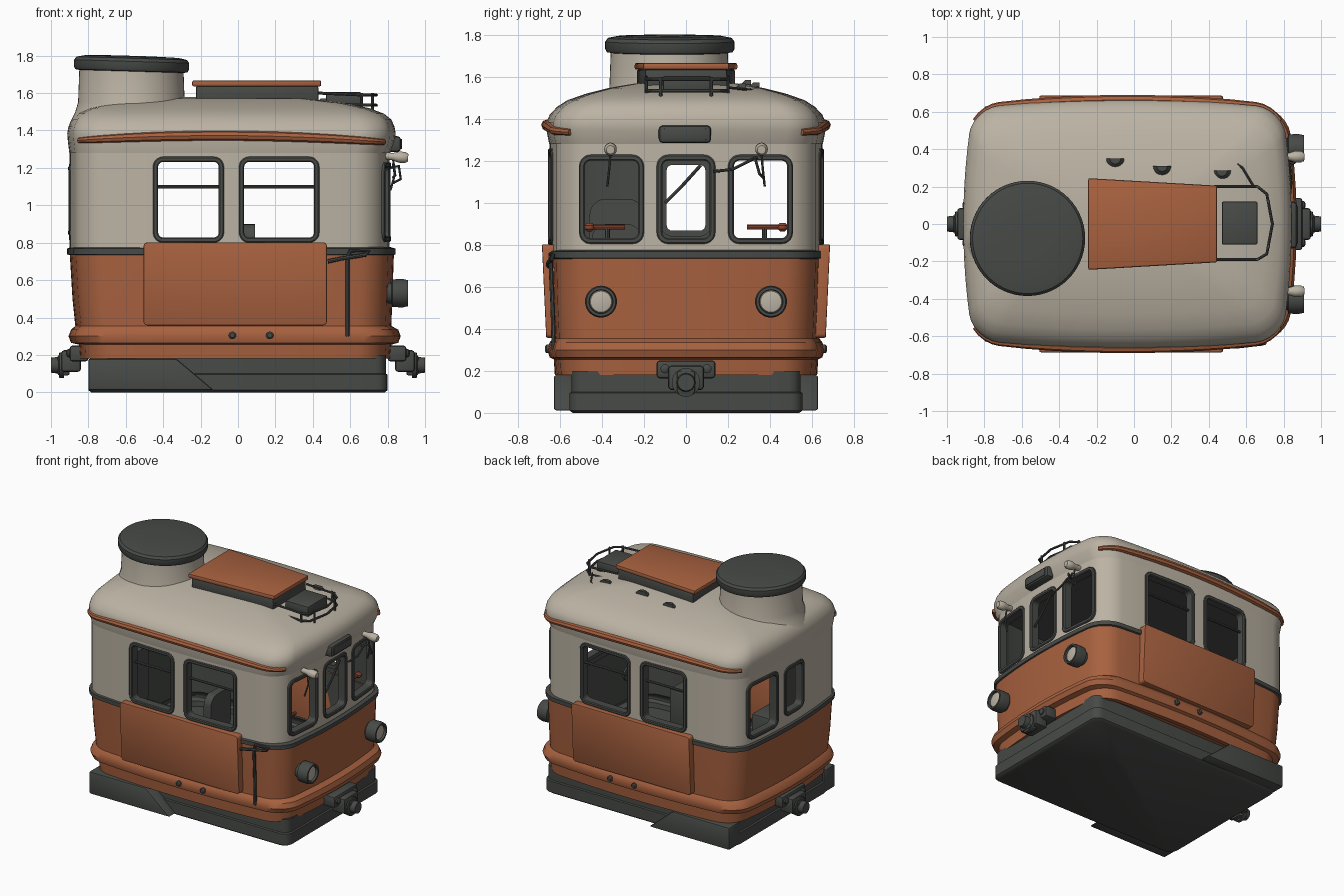
import bpy, bmesh, math
from mathutils import Vector

if "Cube" in bpy.data.objects:
    bpy.data.objects.remove(bpy.data.objects["Cube"])

def mat(name, c):
    m = bpy.data.materials.new(name)
    m.diffuse_color = (*c, 1)
    m.use_nodes = True
    m.node_tree.nodes["Principled BSDF"].inputs["Base Color"].default_value = m.diffuse_color
    return m

ORANGE = mat("burnt orange", (0.39, 0.12, 0.05))
CREAM = mat("warm cream", (0.50, 0.45, 0.37))
DARK = mat("dark grey", (0.064, 0.069, 0.063))
RED = mat("dull red", (0.25, 0.06, 0.03))

def add(name, verts, faces, *mats):
    me = bpy.data.meshes.new(name)
    me.from_pydata(verts, [], faces)
    bm = bmesh.new()
    bm.from_mesh(me)
    bmesh.ops.recalc_face_normals(bm, faces=bm.faces)
    bm.to_mesh(me)
    bm.free()
    ob = bpy.data.objects.new(name, me)
    bpy.context.collection.objects.link(ob)
    for m in mats:
        me.materials.append(m)
    return ob

def rrect(a, b, r, n=6, sub=10):
    base, out = [], []
    for q, (sx, sy) in enumerate([(1, 1), (-1, 1), (-1, -1), (1, -1)]):
        for i in range(n + 1):
            t = (q + i / n) * math.pi / 2
            base.append((sx * (a - r) + r * math.cos(t), sy * (b - r) + r * math.sin(t)))
    for i, p in enumerate(base):
        q = base[(i + 1) % len(base)]
        k = sub if i % (n + 1) == n else 1
        out += [(p[0] + (q[0] - p[0]) * j / k, p[1] + (q[1] - p[1]) * j / k) for j in range(k)]
    return out

def plan(a, b, cx, z):
    # bowed rounded rectangle
    return [(cx + x * (1 - .06 * (y / b) ** 2), y * (1 - .07 * (x / a) ** 2), z)
            for x, y in rrect(a, b, .22 * b)]

def loft(name, rings, *mats, cap_top=False, cap_bottom=False):
    n = len(rings[0])
    v = [p for r in rings for p in r]
    f = [(k * n + i, k * n + (i + 1) % n, (k + 1) * n + (i + 1) % n, (k + 1) * n + i)
         for k in range(len(rings) - 1) for i in range(n)]
    if cap_top:
        f.append(tuple(range(len(v) - n, len(v))))
    if cap_bottom:
        f.append(tuple(reversed(range(n))))
    return add(name, v, f, *mats)

def bevel(ob, w):
    md = ob.modifiers.new("bevel", "BEVEL")
    md.width, md.segments, md.limit_method = w, 2, 'ANGLE'

def prism(name, outline, y0, y1, m, bev=0):
    # (x, z) outline swept along y
    ob = loft(name, [[(x, y, z) for x, z in outline] for y in (y0, y1)], m, cap_top=True, cap_bottom=True)
    if bev:
        bevel(ob, bev)
    return ob

def box(name, x0, x1, y0, y1, z0, z1, m, bev=.008):
    return prism(name, [(x0, z0), (x1, z0), (x1, z1), (x0, z1)], y0, y1, m, bev)

def lathe(name, loc, axis, prof, m, n=40):
    # (radius, height) profile turned about an axis
    rot = Vector((0, 0, 1)).rotation_difference(Vector(axis))
    rings = [[tuple(Vector(loc) + rot @ Vector((r * math.cos(2 * math.pi * i / n), r * math.sin(2 * math.pi * i / n), h)))
              for i in range(n)] for r, h in prof]
    return loft(name, rings, m, cap_top=True, cap_bottom=True)

def tube(name, pts, r, m, radii=None):
    cu = bpy.data.curves.new(name, 'CURVE')
    cu.dimensions, cu.bevel_depth, cu.bevel_resolution, cu.use_fill_caps = '3D', r, 2, True
    sp = cu.splines.new('POLY')
    sp.points.add(len(pts) - 1)
    for i, p in enumerate(pts):
        sp.points[i].co = (*p, 1)
        sp.points[i].radius = radii[i] if radii else 1
    cu.materials.append(m)
    bpy.context.collection.objects.link(bpy.data.objects.new(name, cu))

def shell(ob, t):
    md = ob.modifiers.new("wall", "SOLIDIFY")
    md.thickness, md.offset, md.material_offset = t, -1, 1

# lower body with bumper bulge
low = [(.83, .625, -.015, .18), (.835, .63, -.015, .255), (.875, .65, -.018, .265), (.888, .66, -.018, .30),
       (.875, .65, -.018, .335), (.845, .635, -.025, .355), (.855, .642, -.03, .5), (.867, .65, -.033, .75)]
shell(loft("lower_body", [plan(*p) for p in low], ORANGE, DARK), .035)
loft("belt_rail", [plan(*p) for p in [(.86, .645, -.035, .732), (.878, .662, -.035, .738), (.878, .662, -.035, .768),
                                      (.858, .643, -.04, .776)]], DARK)
ring = tuple(range(len(plan(1, 1, 0, 0))))
add("floor", plan(.82, .61, -.02, .24), [ring], DARK)
add("underside", plan(.82, .615, -.015, .195), [ring], ORANGE)

# upper walls with window openings
A, B, CX = .855, .65, -.045
walls = loft("upper_walls", [plan(A, B, CX, z) for z in (.76, 1.32)], CREAM, DARK)
shell(walls, .04)

def side(s):
    return lambda u, z, d: (u, s * (B * (1 - .07 * ((u - CX) / A) ** 2) + d), z)

def end(s):
    return lambda u, z, d: (CX + s * (A * (1 - .06 * (u / B) ** 2) + d), u, z)

wins = [(side(s), *u, .80, 1.26) for s in (-1, 1) for u in ((-.455, -.075), (.005, .435))]
wins += [(end(1), -.51, -.2, .805, 1.23), (end(1), -.14, .14, .805, 1.23), (end(1), .2, .51, .805, 1.23),
         (end(-1), -.12, .12, .84, 1.21), (end(-1), .18, .51, .805, 1.23)]

def win_ring(w, inset, d):
    p, u0, u1, z0, z1 = w
    return [p((u0 + u1) / 2 + x, (z0 + z1) / 2 + z, d)
            for x, z in rrect((u1 - u0) / 2 - inset, (z1 - z0) / 2 - inset, .055 - inset, 5, 5)]

for i, w in enumerate(wins):
    cut = loft("window_cutter", [win_ring(w, .01, d) for d in (-.15, .1)], CREAM, cap_top=True, cap_bottom=True)
    cut.hide_render = True
    md = walls.modifiers.new("cut", "BOOLEAN")
    md.object, md.operation, md.solver = cut, 'DIFFERENCE', 'EXACT'
    loft("window_frame_%d" % i, [win_ring(w, *q) for q in
         ((0, -.055), (0, .003), (.006, .008), (.022, .008), (.028, .002), (.028, -.055), (0, -.055))], DARK)
bpy.context.view_layer.objects.active = walls
walls.select_set(True)
for md in list(walls.modifiers):
    bpy.ops.object.modifier_apply(modifier=md.name)
for ob in [o for o in bpy.data.objects if o.name.startswith("window_cutter")]:
    bpy.data.objects.remove(ob)

# domed roof and ceiling
roof = [(.858, .652, -.044, 1.28), (.875, .665, -.035, 1.345), (.878, .665, -.035, 1.385), (.872, .65, -.035, 1.42),
        (.855, .615, -.035, 1.458), (.82, .565, -.04, 1.49), (.75, .48, -.05, 1.52), (.62, .37, -.06, 1.548),
        (.42, .24, -.06, 1.57), (.2, .1, -.06, 1.58)]
loft("roof", [plan(*p) for p in roof], CREAM, cap_top=True)
add("ceiling", plan(.84, .63, -.045, 1.30), [ring], DARK)

# roof drum and tilted cap
lathe("roof_drum", (-.57, -.08, 0), (0, 0, 1), [(.33, 1.44), (.30, 1.50), (.285, 1.55), (.278, 1.74)], CREAM, 56)
lathe("drum_cap", (-.622, -.077, 0), (.03, 0, 1), [(.27, 1.715), (.3, 1.72), (.308, 1.735), (.308, 1.77), (.295, 1.787),
                                                  (.25, 1.796), (.1, 1.80)], DARK, 56)

# roof hatch
def taper(name, x0, x1, h0, h1, z0, z1, m):
    bevel(loft(name, [[(x0, -h0, z), (x1, -h1, z), (x1, h1, z), (x0, h0, z)] for z in (z0, z1)], m,
               cap_top=True, cap_bottom=True), .01)
taper("hatch_base", -.225, .43, .235, .195, 1.54, 1.637, DARK)
taper("hatch_lid", -.245, .445, .245, .205, 1.635, 1.668, ORANGE)
box("roof_box", .47, .66, -.11, .12, 1.53, 1.605, DARK)
for z in (1.535, 1.59):
    tube("roof_rail", [(.43, -.19, z + .01), (.66, -.19, z), (.71, -.16, z), (.74, 0, z), (.71, .16, z),
                       (.66, .2, z), (.43, .2, z + .01)], .008, DARK)
for x, y in ((.66, -.19), (.72, -.12), (.72, .12), (.66, .2)):
    tube("rail_post", [(x, y, 1.48), (x, y, 1.6)], .008, DARK)
tube("roof_cable", [(.4, .38, 1.53), (.5, .36, 1.53), (.58, .3, 1.54), (.64, .2, 1.55)], .006, DARK)
for x, y, z in ((-.1, .35, 1.54), (.15, .31, 1.55), (.47, .285, 1.535)):
    # half-round scoop
    half = [(r * math.cos(math.pi * (1 + i / 10)), r * math.sin(math.pi * (1 + i / 10))) for r in (.048,) for i in range(11)]
    loft("roof_vent", [[(x + p * k, y + q * k, z + h) for p, q in half] for k, h in ((1, -.02), (1, .015), (.6, .035))],
         DARK, cap_top=True, cap_bottom=True)

# parts on both flanks
for s in (-1, 1):
    panel = prism("side_panel", [(x - .015, z + .58) for x, z in rrect(.49, .222, .02, 3, 1)],
                  *sorted((s * .61, s * .686)), ORANGE, .012)
    for v in panel.data.vertices:
        v.co.y -= s * .02 * max(0, (.7 - v.co.z) / .34)
    # trim follows the eave round the corners
    pts = sorted([(x, y, 1.372 - .04 * ((x + .1) / .95) ** 2) for x, y, z in plan(.875, .664, -.035, 0) if y * s > .52])
    n = len(pts) - 1
    tube("eave_trim", pts, .026, ORANGE, [.3 + .7 * max(0, 1 - abs((p[0] + .03) / .86) ** 3) ** .5 for p in pts])
    for x in (-.03, .17):
        lathe("flank_bolt", (x, s * .64, .305), (0, s, 0), [(.02, 0), (.02, .025), (.012, .032)], DARK, 16)
    for x0, x1 in ((-.43, -.1), (.03, .41)):
        tube("window_bar", [(x0, s * .615, 1.1), (x1, s * .615, 1.1)], .009, DARK)
    # skirt wedge
    prism("skirt_wedge", [(-.8, .012), (-.13, .012), (-.33, .18), (-.8, .18)], *sorted((s * .5, s * .63)), DARK, .012)

# chassis skirt
loft("chassis_skirt", [[(x, y, z) for x, y in rrect(a, b, .06, 4, 1)] for a, b, z in
     ((.785, .54, .0), (.8, .555, .012), (.8, .555, .095), (.79, .545, .1), (.79, .545, .2))], DARK,
     cap_top=True, cap_bottom=True)

# couplers at both ends
for s in (-1, 1):
    def sx(a, b):
        return sorted((s * a, s * b))
    box("coupler_plate", *sx(.8, .9), -.14, .14, .165, .25, DARK, .015)
    box("coupler_block", *sx(.84, .945), -.085, .085, .11, .225, DARK, .015)
    box("coupler_shank", *sx(.9, .965), -.045, .045, .09, .2, DARK, .012)
    lathe("coupler_disc", (s * .93, 0, .145), (s, 0, 0), [(.068, 0), (.068, .025), (.045, .03), (.04, .07)], DARK, 24)
    for y in (-.1, .1):
        lathe("coupler_bolt", (s * .89, y, .21), (s, 0, 0), [(.022, 0), (.022, .02), (.012, .026)], DARK, 12)

# front lamps, horns and sign box
for s in (-1, 1):
    y = s * .405
    lathe("headlamp", (.76, y, .53), (1, 0, 0), [(.05, 0), (.055, .06), (.074, .065), (.076, .12), (.07, .148),
                                                (.057, .148), (.055, .13)], DARK)
    lathe("lamp_lens", (.885, y, .53), (1, 0, 0), [(.057, 0), (.05, .01), (.025, .015)], CREAM)
    lathe("horn", (.77, s * .36, 1.265), (1, 0, -.08), [(.018, 0), (.02, .06), (.03, .09), (.03, .125), (.02, .14)], CREAM, 20)
    tube("wiper", [(.83, s * .36, 1.24), (.84, s * .365, 1.17), (.815, s * .375, 1.08)], .006, DARK)
box("sign_box", .78, .872, -.13, .12, 1.285, 1.37, DARK, .02)
box("sign_face", .868, .876, -.105, .095, 1.3, 1.355, DARK, .003)
tube("front_cable", [(.83, .13, 1.15), (.84, .22, 1.16), (.83, .34, 1.22)], .007, DARK)
tube("door_bar", [(.8, -.1, 1.0), (.8, -.02, 1.08), (.8, .07, 1.18)], .008, DARK)
tube("mirror_arm", [(.81, .3, 1.2), (.86, .33, 1.21), (.87, .35, 1.14), (.83, .37, 1.12)], .007, DARK)

# pipe on the front flank
tube("flank_pipe", [(.48, -.655, .70), (.55, -.655, .715), (.68, -.64, .735), (.7, -.635, .755), (.6, -.645, .757),
                    (.585, -.645, .72), (.585, -.635, .5), (.585, -.63, .3)], .011, DARK)

# cabin interior
def seat(name, x, y, top, w):
    box(name + "_base", x, x + .26, y - w, y + w, .24, .62, DARK, .02)
    loft(name + "_back", [[(xx, y + v, (top + .6) / 2 + h) for v, h in rrect(w, (top - .6) / 2, w * .6, 5, 2)]
                          for xx in (x, x + .06)], DARK, cap_top=True, cap_bottom=True)
seat("rear_seat", -.66, -.33, 1.02, .13)
seat("middle_seat", .03, -.33, .90, .12)
for s in (-1, 1):
    tube("control_lever", [(.68, s * .46, .885), (.68, s * .29, .885)], .012, RED)
    tube("lever_post", [(.68, s * .375, .24), (.68, s * .375, .885)], .012, DARK)
    lathe("lever_knob", (.68, s * .46, .865), (0, 0, 1), [(.012, 0), (.024, .012), (.024, .028), (.012, .04)], RED, 16)

# make real meshes with smooth shading
for ob in bpy.data.objects:
    ob.select_set(True)
bpy.context.view_layer.objects.active = walls
bpy.ops.object.convert(target='MESH')
for ob in bpy.data.objects:
    ob.select_set(ob.type == 'MESH')
bpy.ops.object.shade_smooth_by_angle(angle=math.radians(35))
